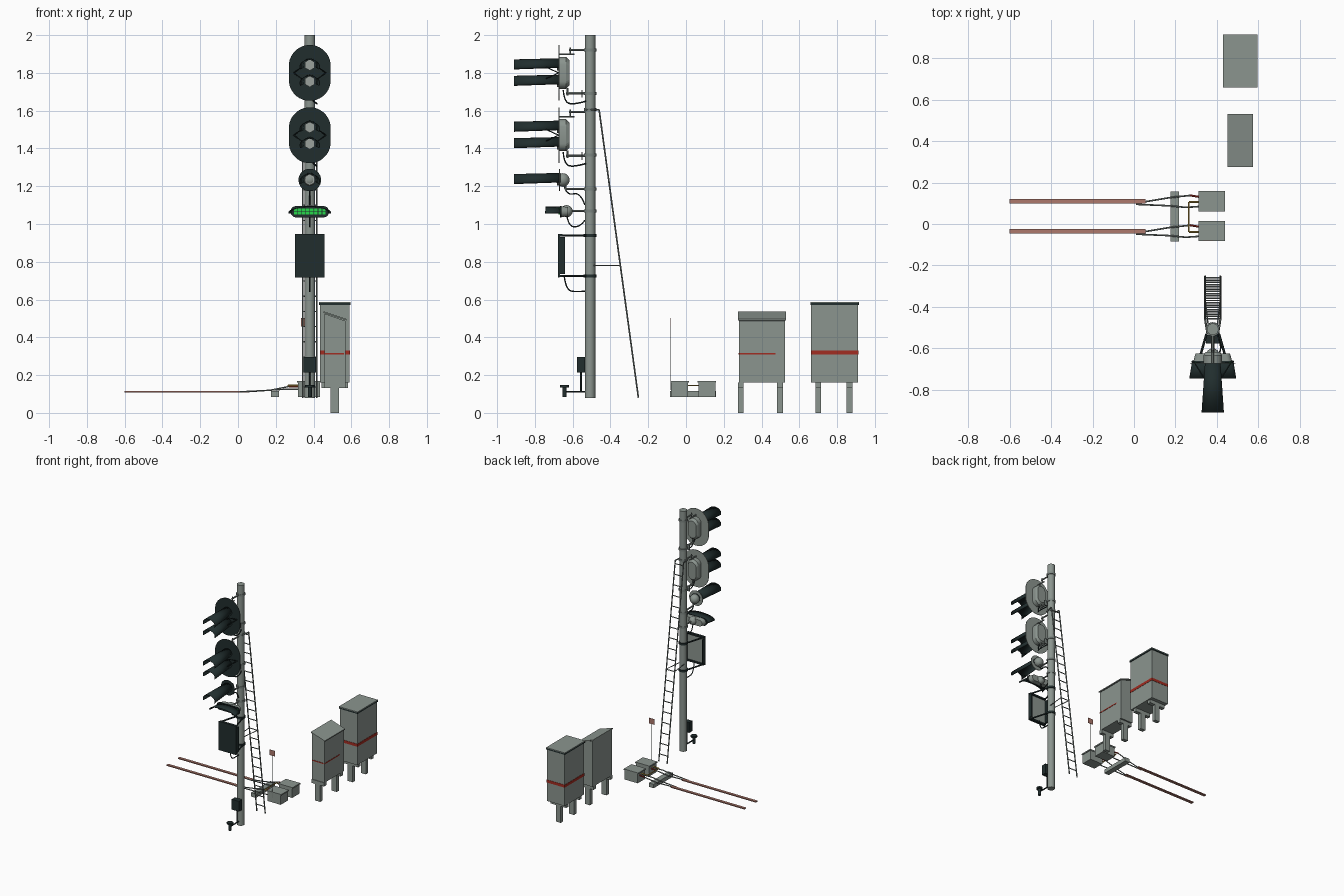
import bpy, bmesh, math
from mathutils import Vector

if "Cube" in bpy.data.objects:
    bpy.data.objects.remove(bpy.data.objects["Cube"])


def mat(name, *c):
    m = bpy.data.materials.new(name)
    m.diffuse_color = (*c, 1)
    m.use_nodes = True
    m.node_tree.nodes["Principled BSDF"].inputs["Base Color"].default_value = m.diffuse_color
    return m


GREY = mat("painted_grey", .26, .30, .275)
STEEL = mat("steel_grey", .20, .235, .22)
DARK = mat("dark_paint", .015, .027, .027)
RED = mat("red", .36, .025, .015)
BROWN = mat("copper_brown", .42, .19, .15)
GREEN = mat("green_light", .02, .70, .07)
YELLOW = mat("yellow", .50, .32, .06)
LENS = mat("lens_grey", .33, .36, .34)
MX, MY = .38, -.508  # mast axis


def finish(bm, name, mats, rule=None, smooth=False):
    bmesh.ops.recalc_face_normals(bm, faces=bm.faces)
    bm.normal_update()
    for f in bm.faces:
        if rule:
            f.material_index = rule(f)
    me = bpy.data.meshes.new(name)
    bm.to_mesh(me)
    bm.free()
    ob = bpy.data.objects.new(name, me)
    bpy.context.collection.objects.link(ob)
    for m in mats:
        me.materials.append(m)
    if smooth:
        select(ob)
        bpy.ops.object.shade_smooth_by_angle(angle=math.radians(40))
    return ob


def select(ob):
    bpy.ops.object.select_all(action='DESELECT')
    ob.select_set(True)
    bpy.context.view_layer.objects.active = ob


def box(name, x0, x1, y0, y1, z0, z1, m):
    return prism(name, [(x0, z0), (x1, z0), (x1, z1), (x0, z1)], y0, y1, [m])


def prism(name, outline, y0, y1, mats, rule=None, smooth=False, back_scale=1):
    """Extrude an (x, z) outline along y; back end may shrink towards its centre."""
    bm = bmesh.new()
    n = len(outline)
    cx, cz = sum(p[0] for p in outline) / n, sum(p[1] for p in outline) / n
    a = [bm.verts.new((x, y0, z)) for x, z in outline]
    b = [bm.verts.new((cx + (x - cx) * back_scale, y1, cz + (z - cz) * back_scale)) for x, z in outline]
    bm.faces.new(a)
    bm.faces.new(b)
    for i in range(n):
        bm.faces.new((a[i], a[(i + 1) % n], b[(i + 1) % n], b[i]))
    return finish(bm, name, mats, rule, smooth)


def stadium(cx, cz, r, hx=0, hz=0, n=24):
    out = []
    for i in range(n):
        t = 2 * math.pi * (i + .5) / n
        c, s = math.cos(t), math.sin(t)
        out.append((cx + r * c + math.copysign(hx, c), cz + r * s + math.copysign(hz, s)))
    return out


def rod(name, pts, r, m, curved=False, sides=1):
    cu = bpy.data.curves.new(name, 'CURVE')
    cu.dimensions = '3D'
    cu.bevel_depth, cu.bevel_resolution, cu.use_fill_caps = r, sides, True
    cu.resolution_u = 5
    sp = cu.splines.new('NURBS' if curved else 'POLY')
    sp.points.add(len(pts) - 1)
    for p, q in zip(sp.points, pts):
        p.co = (*q, 1)
    if curved:
        sp.order_u, sp.use_endpoint_u = 3, True
    cu.materials.append(m)
    ob = bpy.data.objects.new(name, cu)
    bpy.context.collection.objects.link(ob)
    select(ob)
    bpy.ops.object.convert(target='MESH')
    bpy.ops.object.shade_smooth_by_angle(angle=math.radians(50))


def cylinder(name, x, y, z0, z1, r, m, n=20):
    bm = bmesh.new()
    bmesh.ops.create_cone(bm, cap_ends=True, segments=n, radius1=r, radius2=r, depth=z1 - z0)
    bmesh.ops.translate(bm, verts=bm.verts, vec=(x, y, (z0 + z1) / 2))
    return finish(bm, name, [m], smooth=True)


def ball(name, x, y, z, r, m, sy=1):
    bm = bmesh.new()
    bmesh.ops.create_uvsphere(bm, u_segments=16, v_segments=10, radius=r)
    for v in bm.verts:
        v.co = Vector((x + v.co.x, y + v.co.y * sy, z + v.co.z))
    return finish(bm, name, [m], smooth=True)


def visor(name, z, y0, y1, r0, r1, drop=.008, cut=25):
    """Open-bottomed flaring hood; r0 and r1 are (half width, half height)."""
    bm = bmesh.new()
    rings = []
    for y, (rx, rz), dz in ((y0, r0, 0), (y1, r1, -drop)):
        ring = []
        for i in range(15):
            t = math.radians(-cut + (180 + 2 * cut) * i / 14)
            ring.append(bm.verts.new((MX + rx * math.cos(t), y, z + dz + rz * math.sin(t))))
        rings.append(ring)
    for i in range(14):
        bm.faces.new((rings[0][i], rings[0][i + 1], rings[1][i + 1], rings[1][i]))
    ob = finish(bm, name, [DARK], smooth=True)
    s = ob.modifiers.new("thickness", 'SOLIDIFY')
    s.thickness, s.offset = .003, 0


def front_dark(f):
    return 0 if f.normal.y < -.5 else 1


def lamp(name, z):
    prism(name + "_lens", stadium(MX, z, .03, n=6), -.682, -.672, [LENS])
    visor(name + "_visor", z, -.665, -.91, (.036, .034), (.053, .036))


# Mast with clamps
cylinder("mast", MX, MY, .08, 2.0, .028, GREY)
for z in (1.92, 1.69, 1.605, 1.365, 1.185, 1.07):
    cylinder("mast_clamp", MX, MY, z - .008, z + .008, .033, STEEL)

# Two main signal heads
for z in (1.80, 1.47):
    prism("backboard", stadium(MX, z, .111, 0, .037, 32), -.674, -.670, [DARK, GREY], front_dark)
    prism("head_housing", stadium(MX, z, .045, 0, .04), -.67, -.635, [GREY], smooth=True)
    prism("head_housing_back", stadium(MX, z, .045, 0, .04), -.635, -.618, [GREY], back_scale=.8)
    for dz in (.042, -.045):
        lamp("head_lamp", z + dz)
    for s in (-1, 1):
        for dz in (.03, -.03):  # visor braces
            rod("visor_brace", [(MX + s * .085, -.674, z), (MX + s * .044, -.74, z + dz)], .003, DARK)
    # upper hanger and lower arm
    rod("upper_arm", [(MX, -.53, z + .122), (MX, -.62, z + .122)], .006, STEEL)
    rod("upper_hanger", [(MX, -.612, z + .135), (MX, -.612, z + .10)], .005, STEEL)
    rod("upper_tie", [(MX, -.59, z + .098), (MX, -.67, z + .098)], .005, STEEL)
    rod("lower_arm", [(MX, -.48, z - .108), (MX, -.635, z - .108)], .008, STEEL)
    rod("lower_post", [(MX, -.628, z - .12), (MX, -.628, z - .08)], .006, STEEL)
    box("arm_plate", MX - .03, MX + .03, -.553, -.547, z - .13, z - .09, STEEL)
    rod("head_cable", [(MX, -.65, z - .09), (MX + .01, -.645, z - .15), (MX + .05, -.60, z - .17),
                       (MX + .02, -.53, z - .15)], .004, DARK, True)

# Small single lamp head
prism("small_backboard", stadium(MX, 1.233, .06), -.672, -.668, [DARK, GREY], front_dark)
ball("small_housing", MX, -.652, 1.233, .036, GREY)
lamp("small_lamp", 1.235)
rod("small_arm", [(MX, -.48, 1.185), (MX, -.635, 1.185), (MX, -.645, 1.22)], .007, STEEL)
rod("small_cable", [(MX, -.645, 1.20), (MX, -.63, 1.15), (MX, -.56, 1.17), (MX, -.535, 1.10)], .004, DARK, True)

# Green strip indicator with wide hood
prism("indicator_housing", stadium(MX, 1.065, .028, .065), -.66, -.625, [GREY], smooth=True, back_scale=.9)
prism("indicator_face", stadium(MX, 1.065, .03, .072), -.668, -.66, [DARK])
ball("indicator_boss", MX, -.632, 1.068, .032, GREY)
for i in range(8):
    for j in range(2):
        x, z = MX - .084 + i * .0215, 1.049 + j * .018
        box("green_cell", x, x + .018, -.674, -.667, z, z + .014, GREEN)
visor("indicator_hood", 1.062, -.66, -.745, (.098, .03), (.112, .031), .002, 10)
rod("indicator_arm", [(MX, -.48, 1.07), (MX, -.64, 1.07)], .006, STEEL)
rod("indicator_cable", [(MX, -.63, 1.04), (MX, -.62, .985), (MX, -.56, .985), (MX, -.535, 1.02)], .004, DARK, True)

# Blank sign board: shallow tray with dark front and edges
box("sign_board", .302, .458, -.677, -.671, .717, .947, DARK)
box("sign_back", .308, .452, -.671, -.667, .723, .941, GREY)
for x in (.302, .452):
    box("sign_side_rim", x, x + .006, -.675, -.64, .735, .93, DARK)
for z in (.94, .725):
    for s in (-1, 1):
        rod("sign_strap", [(MX + s * .07, -.67, z), (MX + s * .03, -.53, z)], .006, DARK)
    box("sign_crossbar", .305, .455, -.67, -.655, z - .006, z + .006, DARK)
    cylinder("sign_clamp", MX, MY, z - .008, z + .008, .034, DARK)
rod("sign_cable", [(MX, -.645, .725), (MX, -.635, .65), (MX, -.58, .64), (MX, -.53, .645)], .004, DARK, True)

# Ladder leaning on the back of the mast
TOP, BOT = Vector((0, -.46, 1.605)), Vector((0, -.252, .08))
for x in (.343, .417):
    rod("ladder_rail", [(x, TOP.y, TOP.z), (x, BOT.y, BOT.z)], .005, STEEL)
    rod("ladder_stay", [(x, -.352, .78), (MX + (x - MX) * .6, -.49, .78)], .003, STEEL)
    rod("ladder_top_hook", [(x, -.46, 1.605), (MX + (x - MX) * .7, -.53, 1.605)], .005, STEEL)
for i in range(19):
    p = BOT.lerp(TOP, (i + .7) / 19)
    rod("ladder_rung", [(.343, p.y, p.z), (.417, p.y, p.z)], .0035, STEEL)

# Phone box and foot pedestal at the mast base
box("base_box", .348, .412, -.577, -.536, .215, .297, DARK)
rod("base_conduit", [(MX, -.556, .22), (MX, -.556, .112)], .005, DARK)
rod("foot_arm", [(MX, -.51, .112), (MX, -.64, .112)], .005, DARK)
cylinder("foot_post", MX, -.643, .083, .14, .011, DARK, 10)
cylinder("foot_cap", MX, -.643, .135, .147, .024, DARK, 12)

# Trackside boxes, rail bars and connecting leads
box("cross_beam", .175, .218, -.085, .158, .085, .116, GREY)
for yc in (.11, -.034):
    box("junction_box", .318, .433, yc - .045, yc + .045, .085, .16, GREY)
    box("junction_lid", .312, .439, yc - .049, yc + .049, .16, .17, GREY)
    box("rail_bar", -.6, .055, yc - .012, yc + .01, .108, .116, BROWN)
    rod("long_lead", [(.05, yc - .003, .112), (.17, yc + .017, .12), (.27, yc + .028, .14)], .004, STEEL)
    rod("red_lead", [(.27, yc + .028, .14), (.32, yc + .02, .14)], .005, RED)
    rod("short_lead", [(.01, yc - .015, .112), (.17, yc - .022, .12), (.25, yc - .03, .125), (.32, yc - .025, .125)],
        .004, STEEL)
    rod("yellow_stub", [(.265, yc - .004, .145), (.32, yc - .004, .145)], .005, YELLOW)
rod("yellow_link", [(.265, .106, .145), (.265, -.038, .145)], .004, YELLOW)

# Small marker plate on a thin stick
box("marker_plate", .334, .382, -.081, -.079, .458, .502, BROWN)
box("marker_stick", .356, .36, -.081, -.079, .12, .46, STEEL)

# Low cabinet with sloping roof
prism("low_cabinet", [(.457, .16), (.568, .16), (.568, .487), (.457, .526)], .28, .525, [GREY])
prism("low_cabinet_roof", [(.452, .530), (.452, .538), (.574, .498), (.574, .490)], .274, .53, [GREY])
box("low_side_stripe", .568, .570, .28, .475, .308, .316, RED)
box("low_front_stripe", .46, .56, .278, .28, .308, .316, RED)

# Tall cabinet with flat roof and full red band
box("tall_cabinet", .435, .59, .663, .91, .16, .575, GREY)
box("tall_roof_edge", .43, .595, .658, .915, .572, .582, DARK)
box("tall_roof", .43, .595, .658, .915, .582, .588, GREY)
box("red_band", .433, .592, .661, .912, .308, .33, RED)

# Legs and cross bearers under both cabinets
for x, ys in ((.512, (.29, .498)), (.512, (.7, .866))):
    for y in ys:
        box("cabinet_leg", x - .022, x + .022, y - .015, y + .015, 0, .14, GREY)
        box("leg_bearer", x - .07 if y > .6 else .457, x + .07 if y > .6 else .568, y - .015, y + .015, .132, .161, GREY)
